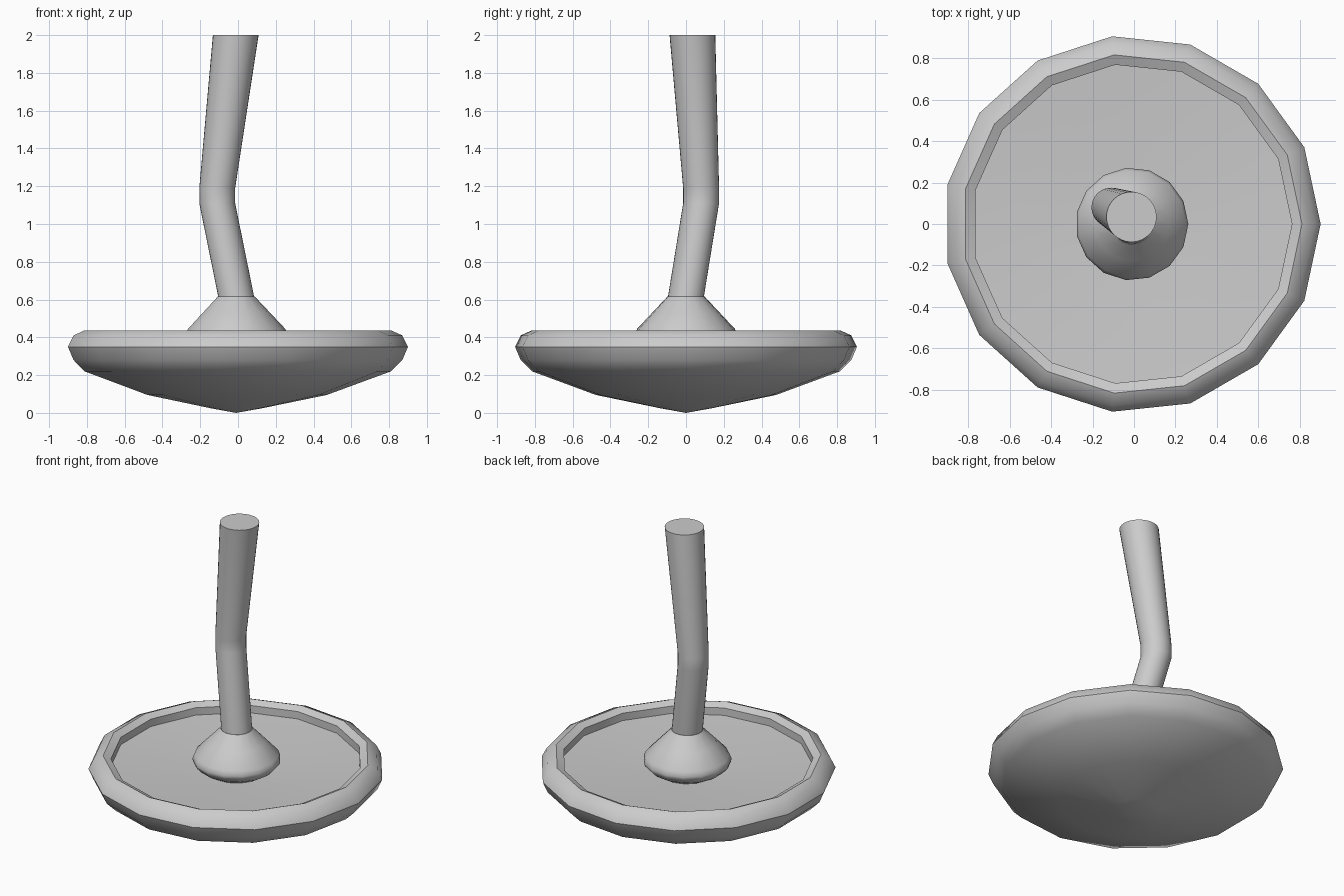
import bpy, bmesh
from math import cos, sin, tau

if "Cube" in bpy.data.objects:
    bpy.data.objects.remove(bpy.data.objects["Cube"])


def loft(name, rings, sides, smooth_angle=0.7):
    """Stack rings (x, y, z, radius); radius 0 makes a pole, open ends are capped."""
    bm = bmesh.new()
    loops = []
    for x, y, z, r in rings:
        n = sides if r > 0 else 1
        loops.append([bm.verts.new((x + r * cos(tau * i / sides),
                                    y + r * sin(tau * i / sides), z)) for i in range(n)])
    for a, b in zip(loops, loops[1:]):
        for i in range(sides):
            j = (i + 1) % sides
            if len(a) == 1:
                bm.faces.new((a[0], b[j], b[i]))
            elif len(b) == 1:
                bm.faces.new((a[i], a[j], b[0]))
            else:
                bm.faces.new((a[i], a[j], b[j], b[i]))
    for end in (loops[0], loops[-1]):
        if len(end) > 1:
            bm.faces.new(end)
    bmesh.ops.recalc_face_normals(bm, faces=bm.faces[:])
    mesh = bpy.data.meshes.new(name)
    bm.to_mesh(mesh)
    bm.free()
    obj = bpy.data.objects.new(name, mesh)
    bpy.context.collection.objects.link(obj)
    bpy.ops.object.select_all(action='DESELECT')
    obj.select_set(True)
    bpy.context.view_layer.objects.active = obj
    bpy.ops.object.shade_smooth_by_angle(angle=smooth_angle)
    return obj


CX = -0.01  # the 15-sided parts are offset so the bounds are centred


def turned(name, profile):
    return loft(name, [(CX, 0, z, r) for r, z in profile], 15)


# Shallow dish: pointed underside, rolled rim, recessed floor
turned("dish", [(0, 0.0), (0.14, 0.025), (0.48, 0.095), (0.82, 0.22), (0.88, 0.28),
                (0.91, 0.35), (0.88, 0.41), (0.82, 0.437), (0.772, 0.415),
                (0.772, 0.365), (0.17, 0.325), (0, 0.325)])

# Flared collar where the stem meets the dish
turned("collar", [(0.15, 0.315), (0.18, 0.328), (0.235, 0.36), (0.268, 0.395),
                  (0.272, 0.415), (0.26, 0.445), (0.18, 0.53), (0.098, 0.617)])

# Bent stem with a flat cut top
loft("stem", [(CX, 0, 0.56, 0.094), (CX, 0, 0.617, 0.095),
              (-0.11, 0.08, 1.11, 0.095), (-0.11, 0.08, 1.19, 0.095),
              (-0.012, 0.034, 2.0, 0.121)], 32)
